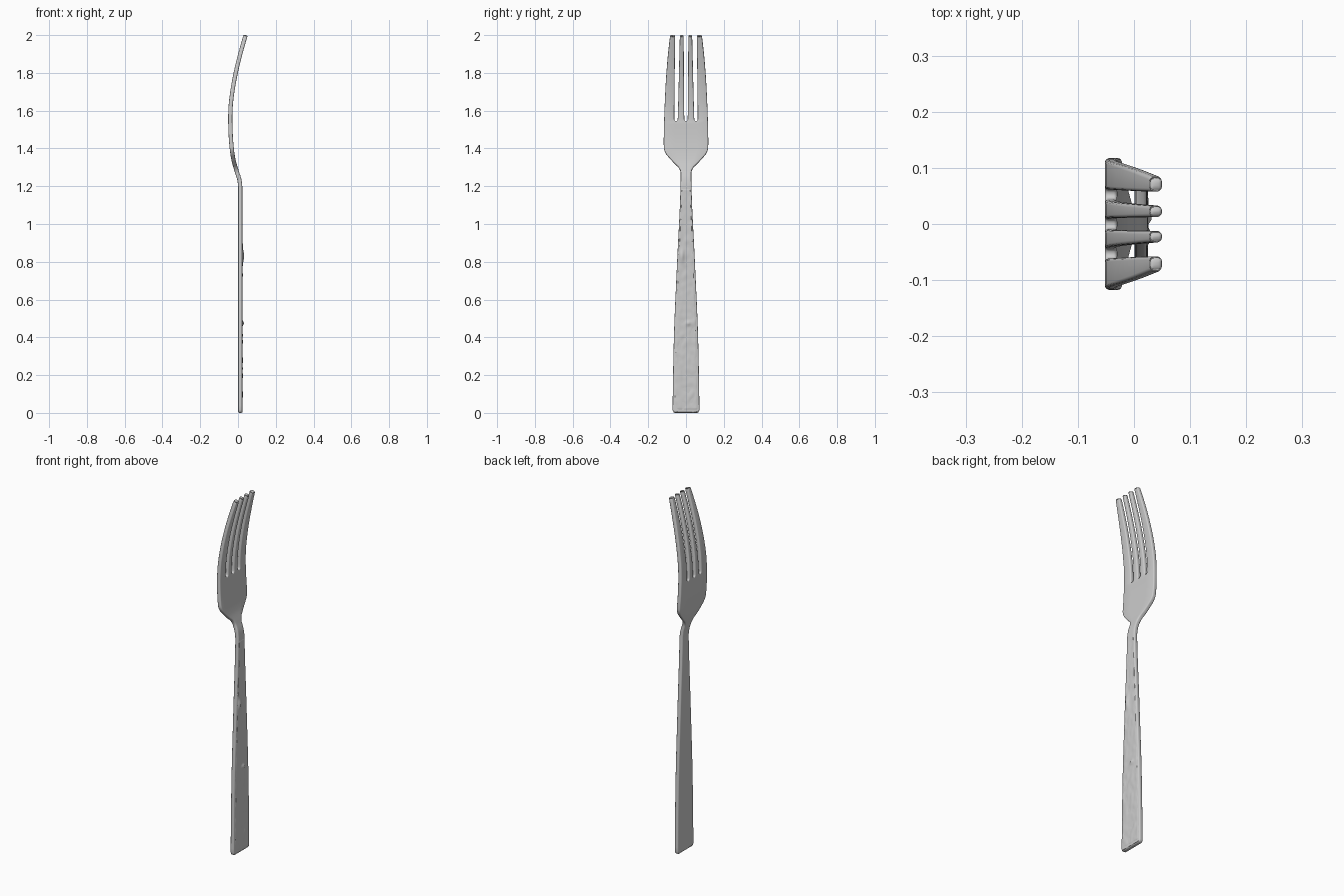
import bpy, bmesh, math
from mathutils import noise, Vector

if "Cube" in bpy.data.objects:
    bpy.data.objects.remove(bpy.data.objects["Cube"])


def curve(pts, z):
    """Smooth, overshoot-free interpolation through (z, value) points."""
    n = len(pts)
    sec = [(pts[i + 1][1] - pts[i][1]) / (pts[i + 1][0] - pts[i][0]) for i in range(n - 1)]

    def slope(i):
        if i == 0 or i == n - 1:
            return sec[min(i, n - 2)]
        a, b = sec[i - 1], sec[i]
        return 2 * a * b / (a + b) if a * b > 0 else 0.0

    z = min(max(z, pts[0][0]), pts[-1][0])
    i = max(k for k in range(n - 1) if pts[k][0] <= z)
    h = pts[i + 1][0] - pts[i][0]
    t = (z - pts[i][0]) / h
    return ((2 * t**3 - 3 * t**2 + 1) * pts[i][1] + (t**3 - 2 * t**2 + t) * h * slope(i)
            + (3 * t**2 - 2 * t**3) * pts[i + 1][1] + (t**3 - t**2) * h * slope(i + 1))


def span(a, b, n):
    return [a + (b - a) * i / n for i in range(n)]


def make_object(name, bm):
    mesh = bpy.data.meshes.new(name)
    bm.to_mesh(mesh)
    bm.free()
    ob = bpy.data.objects.new(name, mesh)
    bpy.context.collection.objects.link(ob)
    bpy.ops.object.select_all(action='DESELECT')
    ob.select_set(True)
    bpy.context.view_layer.objects.active = ob
    bpy.ops.object.shade_smooth_by_angle(angle=math.radians(40))
    return ob


# Side bend, half-width outline and slot profile along the length
BEND = [(0, .012), (1.19, .012), (1.23, .008), (1.28, -.007), (1.34, -.024), (1.40, -.033),
        (1.48, -.039), (1.56, -.041), (1.62, -.039), (1.70, -.030), (1.80, -.012),
        (1.90, .012), (2.0, .040)]
WIDTH = [(0, .060), (.004, .066), (.015, .071), (.10, .070), (.4, .064), (.8, .047), (1.2, .029),
         (1.27, .028), (1.295, .036), (1.32, .060), (1.35, .088), (1.375, .108),
         (1.40, .117), (1.43, .118), (1.50, .117), (1.6, .114), (1.75, .107), (1.87, .098), (2.0, .084)]
SLOT_Z = 1.546
SLOT = [(SLOT_Z, .004), (1.549, .007), (1.556, .009), (2.0, .0125)]
TIP = [(1.5, 1), (1.988, 1), (1.995, .88), (2.0, .62)]


def columns(z):
    """Eight y positions: both edges of each of the four tines."""
    zs = max(z, SLOT_Z)
    g = curve(SLOT, zs)
    c = .053 - .008 * (zs - SLOT_Z) / (2 - SLOT_Z)
    half = [g, c - g, c + g, curve(WIDTH, zs)]
    scale = curve(WIDTH, z) / half[3] if z < SLOT_Z else 1
    k = curve(TIP, max(z, 1.5))
    out = []
    for a, b in (half[:2], half[2:]):
        m, r = (a + b) / 2, (b - a) / 2 * k
        out += [(m - r) * scale, (m + r) * scale]
    return [-y for y in reversed(out)] + out


# Fork body: handle, neck, head and tines as one solidified sheet
rows = ([0, .004, .009, .015] + span(.04, 1.18, 20) + span(1.18, 1.44, 32)
        + span(1.44, SLOT_Z, 6) + [SLOT_Z, 1.549, 1.552, 1.556]
        + span(1.575, 1.98, 24) + [1.98, 1.988, 1.992, 1.995, 1.998, 2.0])
bm = bmesh.new()
grid = [[bm.verts.new((curve(BEND, z), y, z)) for y in columns(z)] for z in rows]
for i in range(len(rows) - 1):
    for j in range(7):
        if j % 2 and rows[i] >= SLOT_Z:
            continue
        bm.faces.new((grid[i][j], grid[i][j + 1], grid[i + 1][j + 1], grid[i + 1][j]))
fork = make_object("fork_body", bm)
solid = fork.modifiers.new("thickness", 'SOLIDIFY')
solid.thickness = .022
solid.offset = 0
bevel = fork.modifiers.new("rounded_edges", 'BEVEL')
bevel.width = .006
bevel.segments = 3
bevel.limit_method = 'ANGLE'
bevel.angle_limit = math.radians(50)
bevel.use_clamp_overlap = False

# Hammered relief on the front of the handle
BUMPS = [(-.022, .83, .012, .035, .009), (.012, .475, .012, .012, .010)]
NZ, NY = 150, 16
bm = bmesh.new()
grid = []
for i in range(NZ + 1):
    z = .012 + 1.18 * i / NZ
    w = curve(WIDTH, z) - .004
    row = []
    for j in range(NY + 1):
        y = w * (2 * j / NY - 1)
        rough = noise.noise(Vector((y * 45, z * 28, 3))) * (.0032 - .0014 * z)
        x = .0238 + rough
        for by, bz, sy, sz, h in BUMPS:
            x += h * math.exp(-((y - by) / sy)**2 - ((z - bz) / sz)**2)
        if j in (0, NY) or i in (0, NZ):
            x = .019
        row.append(bm.verts.new((x, y, z)))
    grid.append(row)
for i in range(NZ):
    for j in range(NY):
        bm.faces.new((grid[i][j], grid[i][j + 1], grid[i + 1][j + 1], grid[i + 1][j]))
make_object("hammered_handle_face", bm)
